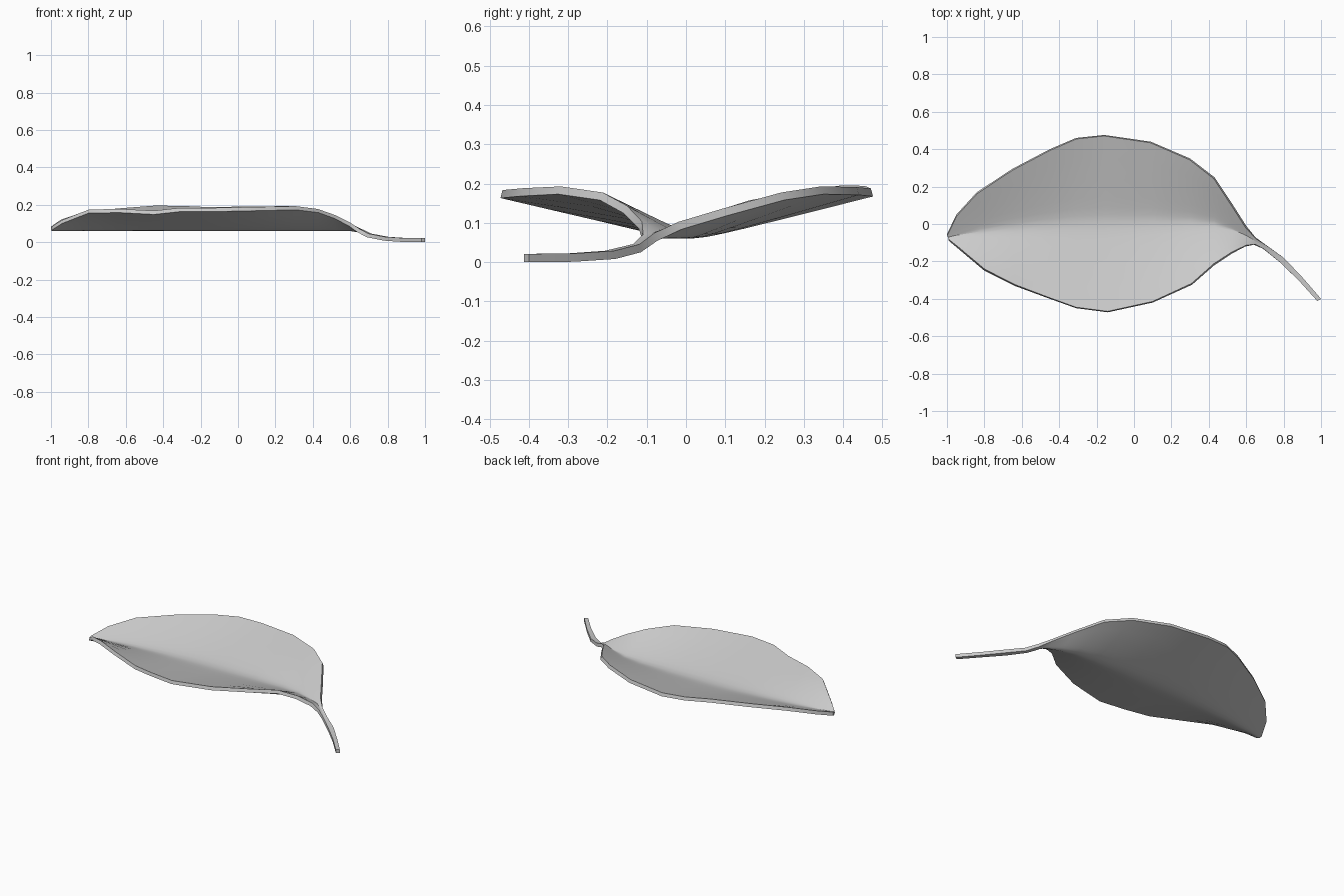
import bpy, math

if "Cube" in bpy.data.objects:
    bpy.data.objects.remove(bpy.data.objects["Cube"])

# Stations from leaf tip to stem end: back edge, front edge (x, y, underside z)
back = [(-1.0, -.055, .064), (-.95, .05, .10), (-.84, .17, .138), (-.65, .295, .16),
        (-.45, .40, .175), (-.31, .46, .174), (-.16, .476, .167), (.09, .44, .171),
        (.30, .35, .173), (.43, .25, .158), (.53, .10, .117), (.60, -.01, .084),
        (.65, -.072, .055), (.71, -.115, .025), (.80, -.18, .008), (.90, -.285, .001),
        (1.0, -.40, 0)]
front = [(-.99, -.09, .068), (-.94, -.132, .10), (-.80, -.25, .155), (-.64, -.33, .158),
         (-.45, -.40, .148), (-.31, -.45, .163), (-.14, -.472, .163), (.10, -.42, .168),
         (.31, -.325, .173), (.43, -.22, .158), (.52, -.16, .125), (.595, -.12, .085),
         (.64, -.11, .052), (.69, -.132, .026), (.78, -.205, .008), (.882, -.303, .001),
         (.98, -.412, 0)]
# Midrib height line (y only) along the blade; the stem uses the edge average
rib_y = [-.072, -.06, -.04, -.02, -.005, .005, .01, .015, .012, .0, -.03, -.06]


def fold(t, e=.10):
    """Rounded V profile, 0 at the midrib and 1 at the edge."""
    return (math.sqrt(t * t + e * e) - e) / (math.sqrt(1 + e * e) - e)


ts = [-1, -.75, -.5, -.3, -.18, -.09, 0, .09, .18, .3, .5, .75, 1]
verts = []
for i, (b, f) in enumerate(zip(back, front)):
    blade = i < len(rib_y)
    mid = ((b[0] + f[0]) / 2, rib_y[i] if blade else (b[1] + f[1]) / 2,
           .06 if blade else min(b[2], f[2]))
    for t in ts:
        edge, a = (b if t > 0 else f), abs(t)
        verts.append((mid[0] + (edge[0] - mid[0]) * a,
                      mid[1] + (edge[1] - mid[1]) * a,
                      mid[2] + (edge[2] - mid[2]) * fold(a)))
n = len(ts)
faces = [(i * n + j, (i + 1) * n + j, (i + 1) * n + j + 1, i * n + j + 1)
         for i in range(len(back) - 1) for j in range(n - 1)]

# Leaf blade running into its stem
mesh = bpy.data.meshes.new("leaf")
mesh.from_pydata(verts, [], faces)
leaf = bpy.data.objects.new("leaf", mesh)
bpy.context.collection.objects.link(leaf)
bpy.context.view_layer.objects.active = leaf
leaf.select_set(True)

# Thickness is added upward from the underside
solid = leaf.modifiers.new("thickness", 'SOLIDIFY')
solid.thickness = .021
solid.offset = 1
bpy.ops.object.modifier_apply(modifier=solid.name)
bpy.ops.object.shade_smooth_by_angle(angle=math.radians(40))
